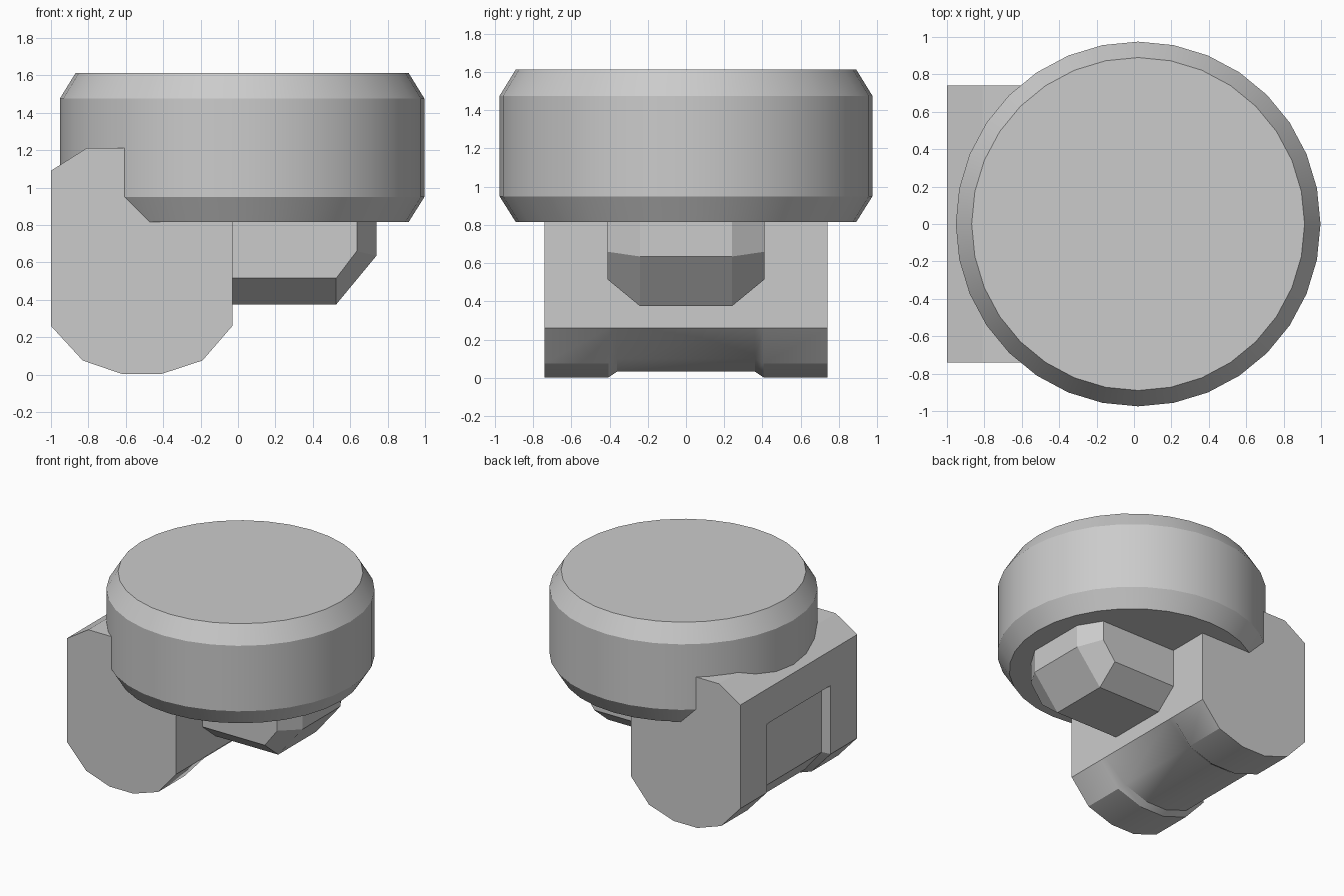
import bpy, bmesh, math

old = bpy.data.objects.get("Cube")
if old:
    bpy.data.objects.remove(old, do_unlink=True)

# Single plain material
grey = bpy.data.materials.new("light_grey")
grey.use_nodes = True
grey.diffuse_color = (0.6, 0.6, 0.6, 1)
grey.node_tree.nodes["Principled BSDF"].inputs["Base Color"].default_value = grey.diffuse_color


def loft(name, rings, angle):
    """Skin a closed solid through rings of equal point count."""
    bm = bmesh.new()
    loops = [[bm.verts.new(p) for p in ring] for ring in rings]
    n = len(loops[0])
    for a, b in zip(loops, loops[1:]):
        for i in range(n):
            j = (i + 1) % n
            bm.faces.new((a[i], a[j], b[j], b[i]))
    bm.faces.new(loops[0])
    bm.faces.new(loops[-1])
    bmesh.ops.recalc_face_normals(bm, faces=bm.faces)
    mesh = bpy.data.meshes.new(name)
    bm.to_mesh(mesh)
    bm.free()
    mesh.materials.append(grey)
    obj = bpy.data.objects.new(name, mesh)
    bpy.context.collection.objects.link(obj)
    bpy.ops.object.select_all(action='DESELECT')
    obj.select_set(True)
    bpy.context.view_layer.objects.active = obj
    bpy.ops.object.shade_smooth_by_angle(angle=math.radians(angle))
    return obj


def side_ring(profile, y):
    return [(x, y, z) for x, z in profile]


def circle(radius, z, sides=32):
    return [(0.022 + radius * math.cos(i * math.tau / sides),
             radius * math.sin(i * math.tau / sides), z) for i in range(sides)]


# Round cap with chamfered rims
loft("round_cap", [circle(0.89, 0.815), circle(0.975, 0.95),
                   circle(0.975, 1.475), circle(0.89, 1.613)], 28)

# Side block with a shallow channel wrapping its outer face and underside
top = [(-0.03, 0.26), (-0.03, 1.09), (-0.22, 1.21), (-0.81, 1.21), (-1, 1.09), (-1, 0.81)]
outer = top + [(-1, 0.80), (-1, 0.26), (-0.83, 0.075), (-0.62, 0.003), (-0.41, 0.003), (-0.19, 0.075)]
channel = top + [(-0.95, 0.80), (-0.95, 0.28), (-0.80, 0.10), (-0.61, 0.033), (-0.42, 0.033), (-0.22, 0.10)]
loft("side_block", [side_ring(outer, -0.74), side_ring(outer, -0.405), side_ring(channel, -0.36),
                    side_ring(channel, 0.36), side_ring(outer, 0.405), side_ring(outer, 0.74)], 28)

# Faceted lug under the cap
edge = [(-0.1, 1.0), (-0.1, 0.515), (0.525, 0.515), (0.635, 0.66), (0.635, 1.0)]
core = [(-0.1, 1.0), (-0.1, 0.375), (0.525, 0.375), (0.74, 0.635), (0.74, 1.0)]
loft("under_lug", [side_ring(edge, -0.41), side_ring(core, -0.24),
                   side_ring(core, 0.24), side_ring(edge, 0.41)], 20)
